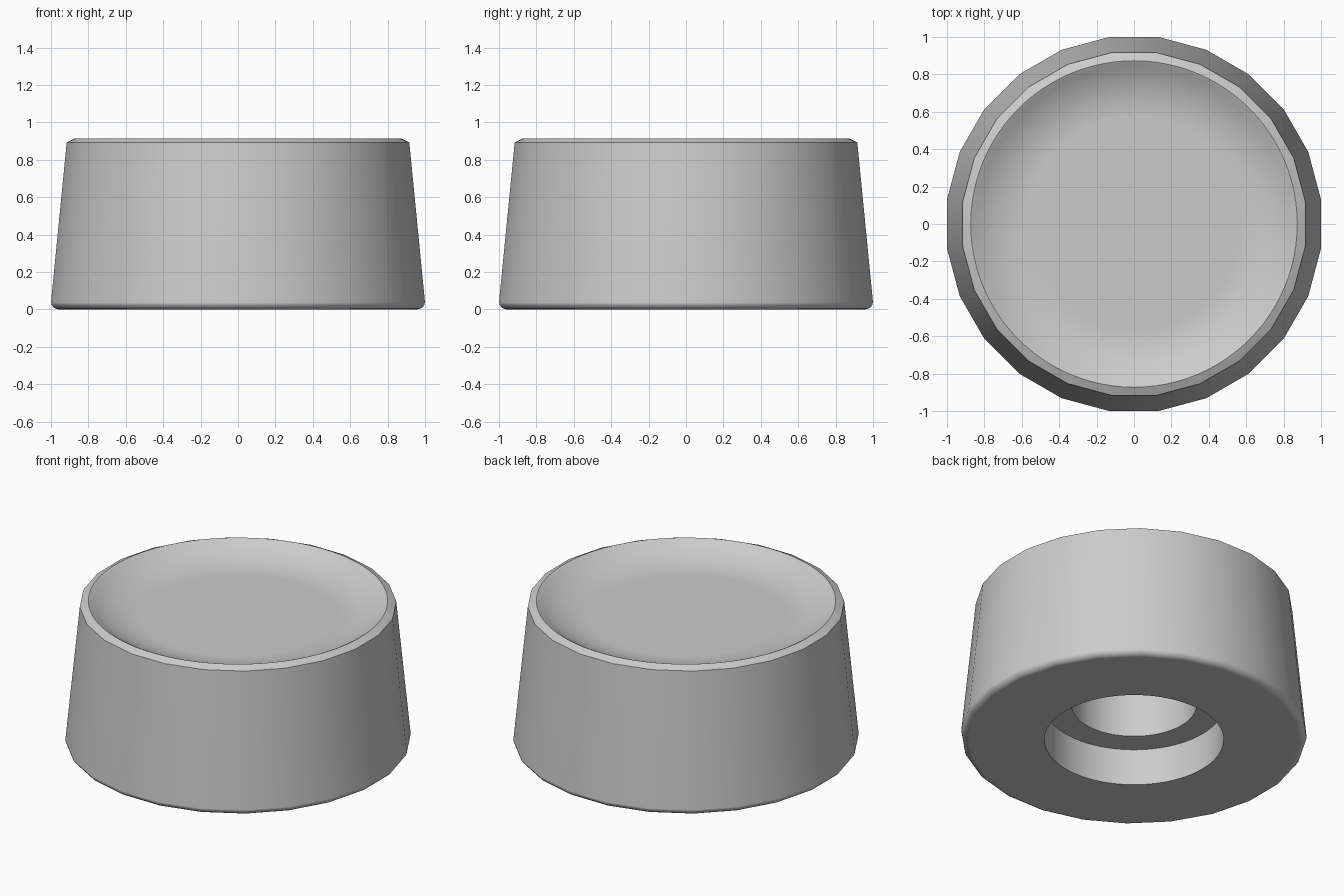
import bpy
import bmesh
import math

cube = bpy.data.objects.get("Cube")
if cube:
    bpy.data.objects.remove(cube, do_unlink=True)

SIDES, FINE = 24, 96            # faceted outside, fine round recesses
START = math.pi / SIDES
CORNER = 1 / math.cos(START)    # flat-to-corner radius ratio

grey = bpy.data.materials.new("plain grey")
grey.use_nodes = True
grey.diffuse_color = (0.6, 0.6, 0.6, 1)
grey.node_tree.nodes["Principled BSDF"].inputs["Base Color"].default_value = (0.6, 0.6, 0.6, 1)

bm = bmesh.new()


def ring(count, radius, z):
    """Ring of vertices; radius is a number or a function of the angle."""
    verts = []
    for i in range(count):
        a = START + i * math.tau / count
        r = radius(a) if callable(radius) else radius
        verts.append(bm.verts.new((r * math.cos(a), r * math.sin(a), z)))
    return verts


def bridge(a, b):
    """Join two rings; one may have several times as many vertices."""
    if len(a) > len(b):
        a, b = b, a
    n, k = len(a), len(b) // len(a)
    for i in range(n):
        p, q = a[i], a[(i + 1) % n]
        if k == 1:
            bm.faces.new((p, q, b[(i + 1) % n], b[i]))
            continue
        for j in range(k):
            bm.faces.new((p if j < k // 2 else q, b[i * k + j], b[(i * k + j + 1) % len(b)]))
        bm.faces.new((p, q, b[i * k + k // 2]))


def shaft_radius(a):
    """Round shaft hole with one flat on the +x side."""
    flat = 0.365 * math.cos(math.radians(45))
    return min(0.365, flat / math.cos(a)) if math.cos(a) > 0 else 0.365


# Shaft hole and round counterbore underneath
rings = [ring(FINE, shaft_radius, 0.65), ring(FINE, shaft_radius, 0.235),
         ring(FINE, 0.523, 0.235), ring(FINE, 0.523, 0)]

# Rounded bottom edge and tapered faceted wall
for step in range(5):
    t = math.radians(step * 21)
    rings.append(ring(SIDES, (0.957 + 0.043 * math.sin(t)) * CORNER, 0.043 * (1 - math.cos(t))))
rings.append(ring(SIDES, 0.916 * CORNER, 0.893))

# Chamfered rim
rings += [ring(FINE, 0.873, 0.915), ring(FINE, 0.862, 0.91)]

# Dished top, an arc running tangent into the flat floor
floor_radius, floor_z = 0.57, 0.82
run, rise = 0.862 - floor_radius, 0.91 - floor_z
arc = (run ** 2 + rise ** 2) / (2 * rise)
sweep = math.asin(run / arc)
for step in range(7, -1, -1):
    t = sweep * step / 8
    rings.append(ring(FINE, floor_radius + arc * math.sin(t), floor_z + arc * (1 - math.cos(t))))

for lower, upper in zip(rings, rings[1:]):
    bridge(lower, upper)
bm.faces.new(rings[0])
bm.faces.new(rings[-1])
bmesh.ops.recalc_face_normals(bm, faces=bm.faces)

mesh = bpy.data.meshes.new("knob_body")
bm.to_mesh(mesh)
bm.free()
mesh.materials.append(grey)
knob = bpy.data.objects.new("knob_body", mesh)
bpy.context.collection.objects.link(knob)

# Smooth shading with crisp edges
bpy.ops.object.select_all(action="DESELECT")
knob.select_set(True)
bpy.context.view_layer.objects.active = knob
bpy.ops.object.shade_smooth_by_angle(angle=math.radians(30))
weighted = knob.modifiers.new("weighted_normals", "WEIGHTED_NORMAL")
weighted.keep_sharp = True
